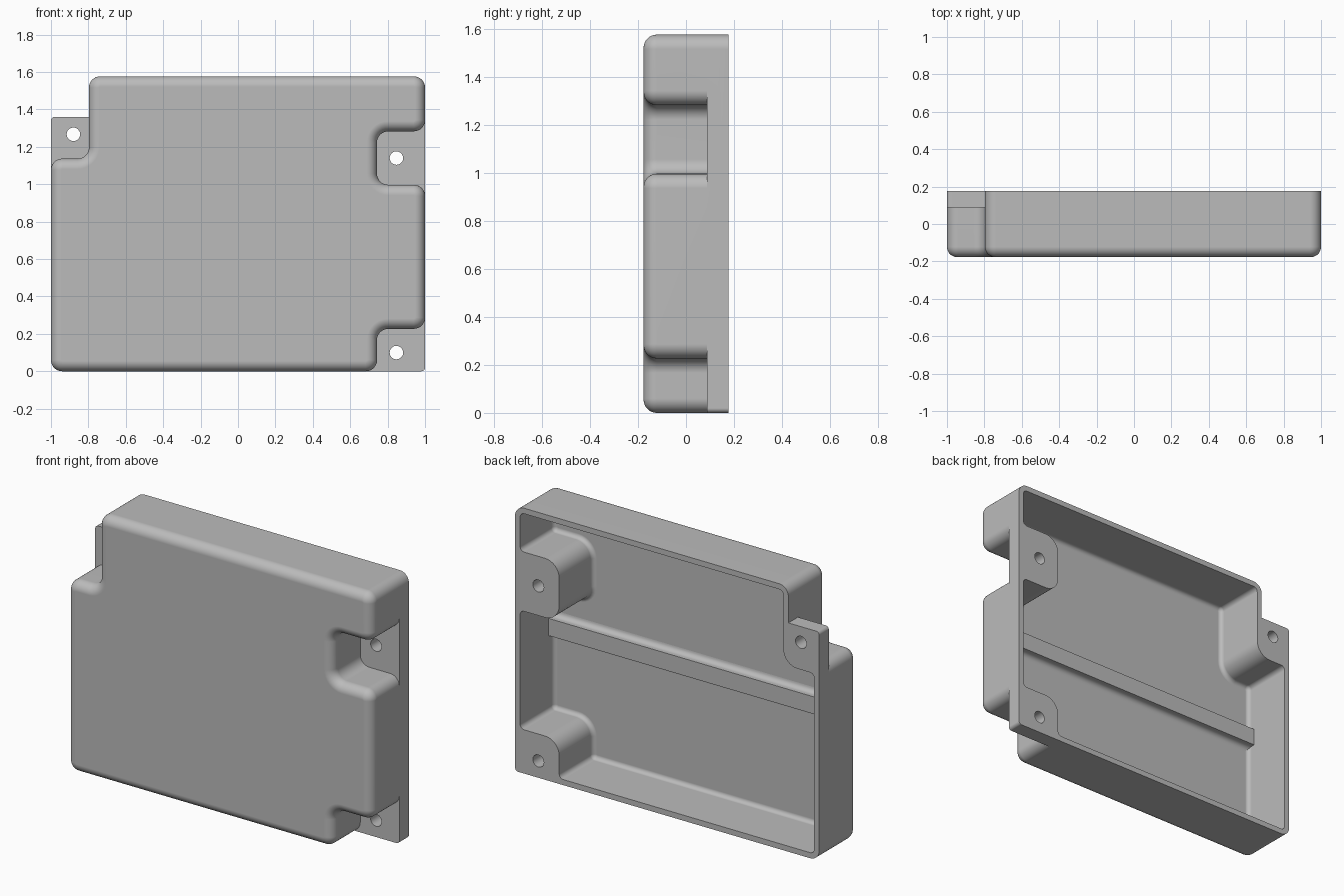
import bpy, bmesh, math
from mathutils import Vector

if "Cube" in bpy.data.objects:
    bpy.data.objects.remove(bpy.data.objects["Cube"])

D = 0.177        # half depth
H = 1.577        # height
R = 0.06         # corner radius in plan
WALL = 0.033     # side wall thickness
FLOOR = -D + 0.036
TAB_Y = 0.087    # front face of the mounting tabs

grey = bpy.data.materials.new("light_grey")
grey.diffuse_color = (0.5, 0.5, 0.5, 1)
grey.use_nodes = True
grey.node_tree.nodes["Principled BSDF"].inputs["Base Color"].default_value = grey.diffuse_color


def outline(corners, d=0.0, steps=8):
    """Rounded right-angled outline (x, z, radius), offset inward by d."""
    pts, n = [], len(corners)
    for i, (x, z, r) in enumerate(corners):
        p = Vector((x, z))
        a = Vector(corners[i - 1][:2])
        b = Vector(corners[(i + 1) % n][:2])
        if r == 0:
            pts.append(p)
            continue
        u, v = (a - p).normalized(), (b - p).normalized()
        convex = (p - a).cross(b - p) > 0
        rho = r - d if convex else r + d
        c = p + (u + v) * r
        for k in range(steps + 1):
            t = math.pi / 2 * k / steps
            pts.append(c - (v * math.cos(t) + u * math.sin(t)) * rho)
    return pts


def loft(name, rings):
    """Closed solid through rings of 3D points."""
    bm = bmesh.new()
    loops = [[bm.verts.new(p) for p in ring] for ring in rings]
    n = len(loops[0])
    for a, b in zip(loops, loops[1:]):
        for i in range(n):
            j = (i + 1) % n
            bm.faces.new((a[i], a[j], b[j], b[i]))
    bm.faces.new(loops[0][::-1])
    bm.faces.new(loops[-1])
    bmesh.ops.recalc_face_normals(bm, faces=bm.faces)
    me = bpy.data.meshes.new(name)
    bm.to_mesh(me)
    bm.free()
    me.materials.append(grey)
    ob = bpy.data.objects.new(name, me)
    bpy.context.collection.objects.link(ob)
    return ob


def layers(corners, levels):
    return [[(p.x, y, p.y) for p in outline(corners, d)] for d, y in levels]


def rounded_levels(d0, y0, r, y_end, steps=7):
    """Offsets and depths of a rounded front edge followed by a straight wall."""
    out = []
    for k in range(steps + 1):
        t = math.pi / 2 * k / steps
        out.append((d0 + r * (1 - math.sin(t)), y0 + r * (1 - math.cos(t))))
    return out + [(d0, y_end)]


def activate(ob):
    bpy.ops.object.select_all(action='DESELECT')
    ob.select_set(True)
    bpy.context.view_layer.objects.active = ob


def boolean(ob, other, op):
    m = ob.modifiers.new("cut", 'BOOLEAN')
    m.operation, m.object, m.solver = op, other, 'EXACT'
    activate(ob)
    bpy.ops.object.modifier_apply(modifier=m.name)
    bpy.data.objects.remove(other)


def finish(ob):
    activate(ob)
    bpy.ops.object.shade_smooth_by_angle(angle=math.radians(30))
    m = ob.modifiers.new("flat_shading_fix", 'WEIGHTED_NORMAL')
    m.keep_sharp = True


# Cover outline with three notches for the mounting tabs
body = [(x, z, R) for x, z in (
    (-1, 0), (0.743, 0), (0.743, 0.227), (1, 0.227), (1, 0.997), (0.743, 0.997),
    (0.743, 1.283), (1, 1.283), (1, H), (-0.797, H), (-0.797, 1.137), (-1, 1.137))]
housing = loft("housing", layers(body, rounded_levels(0, -D, 0.055, 0.14)))

# Back plate outline that closes the notches and forms the tabs
plate = [(-1, 0, R), (1, 0, 0.02), (1, H, R), (-0.797, H, R),
         (-0.797, 1.36, 0), (-1, 1.36, 0.02)]
boolean(housing, loft("tab_plate", layers(plate, [(0, TAB_Y), (0, D)])), 'UNION')

# Hollow inside, open at the back
boolean(housing, loft("cavity", layers(body, rounded_levels(WALL, FLOOR, 0.025, 0.3))),
        'DIFFERENCE')

# Screw holes
for x, z in ((-0.88, 1.267), (0.847, 1.14), (0.847, 0.1)):
    ring = [(x + 0.036 * math.cos(a), z + 0.036 * math.sin(a))
            for a in (math.tau * k / 32 for k in range(32))]
    boolean(housing, loft("hole", [[(px, y, pz) for px, pz in ring] for y in (0.0, 0.3)]),
            'DIFFERENCE')
finish(housing)

# Stiffening rib across the floor, with filleted foot
f, top, z0, z1 = 0.03, -0.092, 0.71, 0.812
arc = [math.pi / 2 * k / 6 for k in range(7)]
upper = [(FLOOR + f * (1 - math.sin(t)), z1 + f * (1 - math.cos(t))) for t in arc]
lower = [(y, z0 + z1 - z) for y, z in upper]
section = [(FLOOR - 0.01, z0 - f), *lower[::-1], (top, z0), (top, z1), *upper,
           (FLOOR - 0.01, z1 + f)]
finish(loft("stiffening_rib", [[(x, y, z) for y, z in section] for x in (-0.975, 0.975)]))
